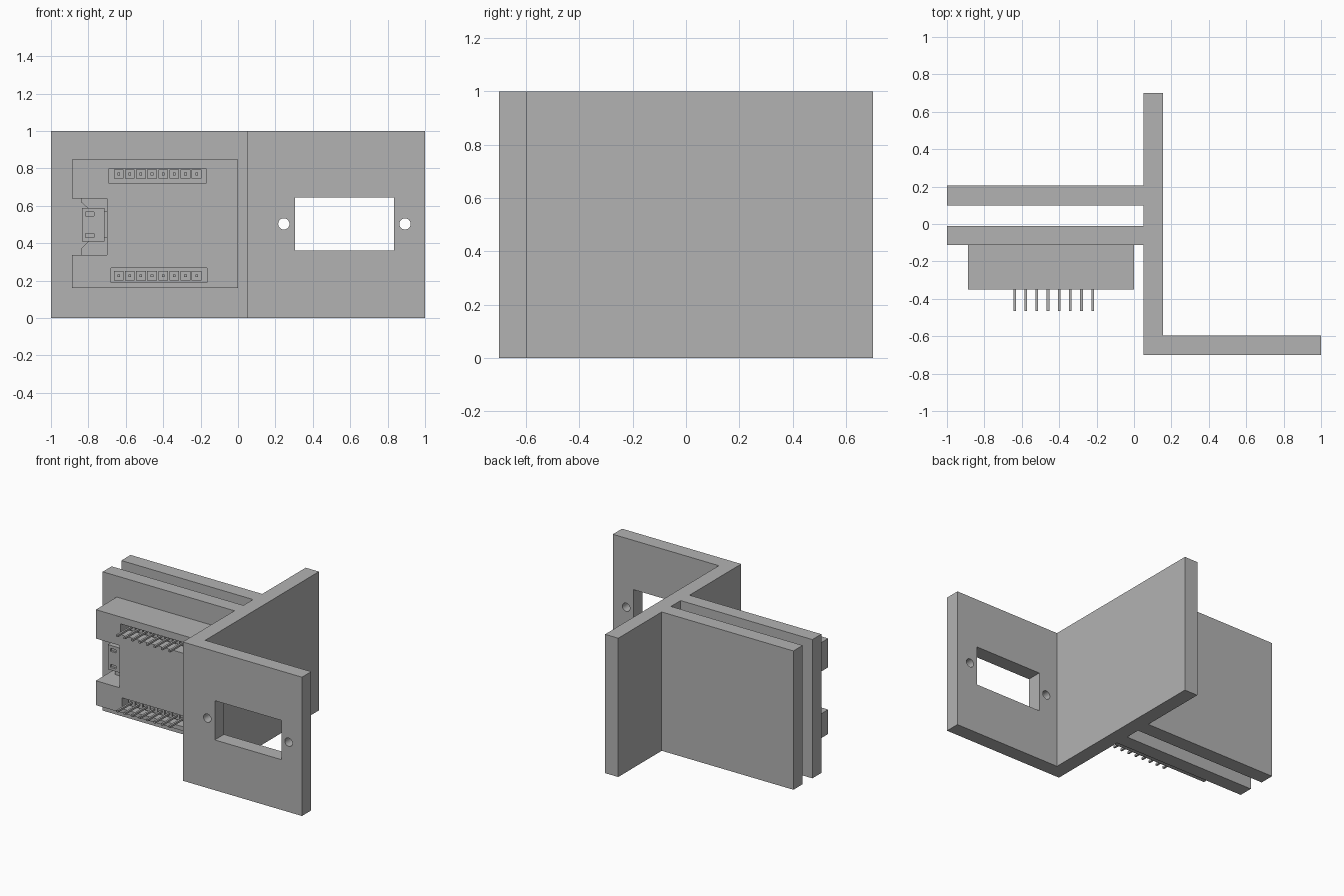
import bpy, bmesh, math
from mathutils import Matrix

if "Cube" in bpy.data.objects:
    bpy.data.objects.remove(bpy.data.objects["Cube"], do_unlink=True)

grey = bpy.data.materials.new("plain grey")
grey.use_nodes = True
colour = (0.45, 0.45, 0.45, 1)
grey.diffuse_color = colour
grey.node_tree.nodes["Principled BSDF"].inputs["Base Color"].default_value = colour


def add_object(name, bm):
    bmesh.ops.recalc_face_normals(bm, faces=bm.faces)
    mesh = bpy.data.meshes.new(name)
    bm.to_mesh(mesh)
    bm.free()
    mesh.materials.append(grey)
    obj = bpy.data.objects.new(name, mesh)
    bpy.context.collection.objects.link(obj)
    return obj


def add_box(bm, x, y, z):
    """Add a box to bm from (low, high) pairs."""
    spans = (x, y, z)
    centre = [(a + b) / 2 for a, b in spans]
    size = [b - a for a, b in spans]
    bmesh.ops.create_cube(bm, size=1, matrix=Matrix.Translation(centre) @ Matrix.Diagonal((*size, 1)))


def box(name, x, y, z):
    bm = bmesh.new()
    add_box(bm, x, y, z)
    return add_object(name, bm)


def prism(name, points, vector):
    """Extrude a closed 3D outline along a vector."""
    bm = bmesh.new()
    face = bm.faces.new([bm.verts.new(p) for p in points])
    new = bmesh.ops.extrude_face_region(bm, geom=[face])["geom"]
    bmesh.ops.translate(bm, vec=vector, verts=[v for v in new if isinstance(v, bmesh.types.BMVert)])
    return add_object(name, bm)


def rod_y(name, x, z, radius, y, sides=32):
    """Cylinder along y."""
    bm = bmesh.new()
    place = Matrix.Translation((x, sum(y) / 2, z)) @ Matrix.Rotation(math.pi / 2, 4, 'X')
    bmesh.ops.create_cone(bm, cap_ends=True, segments=sides, radius1=radius, radius2=radius,
                          depth=y[1] - y[0], matrix=place)
    return add_object(name, bm)


def cut(target, cutters):
    for cutter in cutters:
        mod = target.modifiers.new("cut", 'BOOLEAN')
        mod.operation, mod.solver, mod.object = 'DIFFERENCE', 'EXACT', cutter
        bpy.context.view_layer.objects.active = target
        bpy.ops.object.modifier_apply(modifier=mod.name)
        bpy.data.objects.remove(cutter, do_unlink=True)


# Bracket: one plan outline raised to full height
outline = [(0.05, -0.7), (1, -0.7), (1, -0.595), (0.155, -0.595), (0.155, 0.7), (0.05, 0.7),
           (0.05, 0.205), (-1, 0.205), (-1, 0.1), (0.05, 0.1), (0.05, -0.01), (-1, -0.01),
           (-1, -0.112), (0.05, -0.112)]
bracket = prism("bracket", [(x, y, 0) for x, y in outline], (0, 0, 1))
through = (-0.8, -0.5)
cut(bracket, [box("window_cutter", (0.305, 0.835), through, (0.362, 0.645))]
    + [rod_y("screw_hole_cutter", x, 0.503, 0.03, through) for x in (0.245, 0.893)])

# Board housing with a connector notch and two pin slots
front = -0.35
housing = box("board_housing", (-0.888, 0), (front, -0.112), (0.16, 0.848))
slots = [(-0.69, -0.17, 0.72, 0.798), (-0.68, -0.165, 0.19, 0.268)]
cut(housing, [box("notch_cutter", (-1, -0.7), (-0.5, -0.05), (0.336, 0.64))]
    + [box("slot_cutter", (a, b), (-0.5, -0.26), (c, d)) for a, b, c, d in slots])

# Pin headers: a collar block and a square pin per position
for label, z in (("upper", 0.77), ("lower", 0.226)):
    collars, pins = bmesh.new(), bmesh.new()
    for i in range(8):
        x = -0.638 + i * 0.0595
        add_box(collars, (x - 0.026, x + 0.026), (-0.3, -0.255), (z - 0.025, z + 0.025))
        add_box(pins, (x - 0.007, x + 0.007), (-0.465, -0.29), (z - 0.007, z + 0.007))
    add_object(label + "_header_collars", collars)
    add_object(label + "_header_pins", pins)

# Circuit board edge in the notch, with angled corners
edge = [(-0.70, 0.64), (-0.84, 0.64), (-0.84, 0.62), (-0.80, 0.585), (-0.80, 0.41), (-0.84, 0.37),
        (-0.84, 0.336), (-0.70, 0.336)]
prism("board_edge", [(x, -0.2, z) for x, z in edge], (0, 0.03, 0))

# Socket shell with two latch openings
socket = box("socket_shell", (-0.835, -0.715), (-0.29, -0.2), (0.41, 0.588))
cut(socket, [box("latch_cutter", (-0.815, -0.77), (-0.32, -0.275), (z - 0.011, z + 0.011))
             for z in (0.44, 0.556)]
    + [box("mouth_cutter", (-0.9, -0.78), (-0.272, -0.218), (0.428, 0.57))])
box("socket_flange", (-0.73, -0.7), (-0.27, -0.2), (0.43, 0.57))
